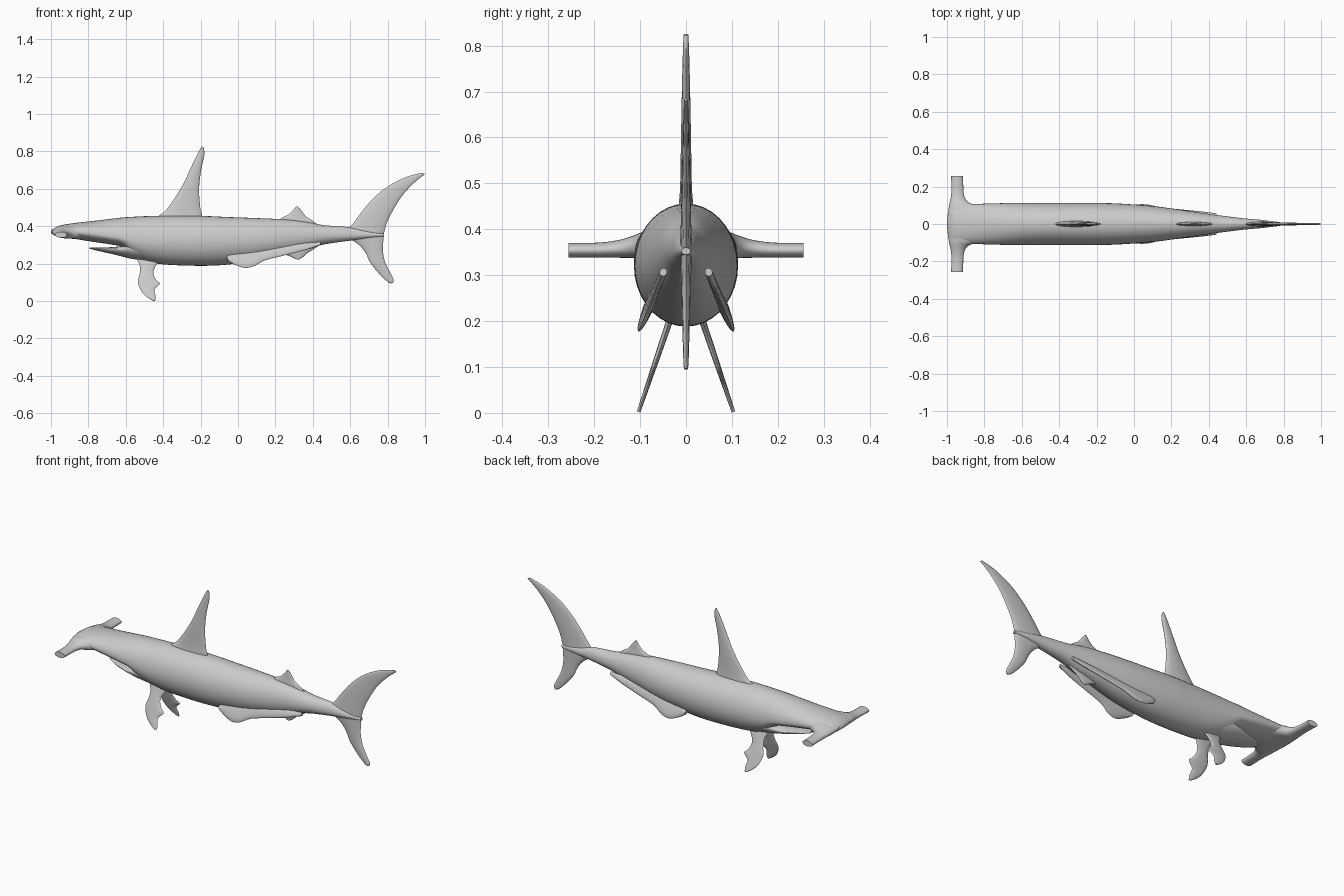
import bpy, bmesh, math
from mathutils import Vector

grey = bpy.data.materials.new("grey skin")
grey.diffuse_color = (0.6, 0.6, 0.6, 1)


def smooth_rows(rows, steps=6):
    """Resample rows of numbers with a Catmull-Rom curve."""
    out, n = [], len(rows)
    for i in range(n - 1):
        quad = zip(rows[max(i - 1, 0)], rows[i], rows[i + 1], rows[min(i + 2, n - 1)])
        quad = list(quad)
        for k in range(steps):
            t = k / steps
            out.append([b + 0.5 * t * (c - a + t * (2 * a - 5 * b + 4 * c - d
                        + t * (3 * (b - c) + d - a))) for a, b, c, d in quad])
    out.append(list(rows[-1]))
    return out


def loft(name, rings):
    """Skin a list of equal-sized rings and cap both ends."""
    bm = bmesh.new()
    vs = [[bm.verts.new(p) for p in r] for r in rings]
    n = len(vs[0])
    for a, b in zip(vs, vs[1:]):
        for i in range(n):
            j = (i + 1) % n
            bm.faces.new((a[i], a[j], b[j], b[i]))
    bm.faces.new(vs[0])
    bm.faces.new(vs[-1])
    bmesh.ops.recalc_face_normals(bm, faces=bm.faces)
    me = bpy.data.meshes.new(name)
    bm.to_mesh(me)
    bm.free()
    me.materials.append(grey)
    ob = bpy.data.objects.new(name, me)
    bpy.context.collection.objects.link(ob)
    bpy.ops.object.select_all(action='DESELECT')
    ob.select_set(True)
    bpy.context.view_layer.objects.active = ob
    bpy.ops.object.shade_smooth_by_angle(angle=math.radians(50))
    return ob


def angles(n):
    return [2 * math.pi * i / n for i in range(n)]


def trunk(name, rows):
    """Rows: x, top z, widest z, bottom z, half width."""
    rings = []
    for x, zt, zm, zb, w in smooth_rows(rows):
        rings.append([(x, w * math.cos(a),
                       zm + math.sin(a) * ((zt - zm) if math.sin(a) > 0 else (zm - zb)))
                      for a in angles(36)])
    return loft(name, rings)


def fin(name, rows, t0, t1, side=1, y0=0.0, slope=0.0):
    """Rows: leading x, z and trailing x, z; thickness tapers t0 to t1."""
    rows = smooth_rows(rows)
    normal = Vector((0, 1, slope * -1)).normalized()
    rings = []
    for k, (xa, za, xb, zb) in enumerate(rows):
        t = t0 + (t1 - t0) * k / (len(rows) - 1)
        ring = []
        for a in angles(14):
            u = 0.5 - 0.5 * math.cos(a)
            z = za + (zb - za) * u
            p = Vector((xa + (xb - xa) * u, y0 + slope * z, z)) + normal * t * math.sin(a)
            ring.append((p.x, p.y * side, p.z))
        rings.append(ring)
    return loft(name, rings)


# Body with open-mouth underside at the snout
trunk("body", [
    (-0.995, .377, .37, .363, .07), (-0.96, .401, .37, .348, .10),
    (-0.88, .416, .37, .333, .106), (-0.78, .427, .36, .317, .109),
    (-0.68, .439, .345, .302, .112), (-0.62, .446, .335, .288, .113),
    (-0.56, .450, .325, .236, .113), (-0.48, .454, .32, .208, .113),
    (-0.38, .456, .32, .194, .113), (-0.2, .455, .32, .188, .113),
    (-0.06, .449, .32, .194, .108), (0.1, .443, .325, .215, .096),
    (0.25, .436, .335, .248, .076), (0.36, .424, .345, .274, .060),
    (0.46, .405, .35, .302, .046), (0.58, .396, .352, .320, .031),
    (0.68, .378, .352, .332, .022), (0.78, .360, .352, .345, .010)])

# Lower jaw
trunk("lower_jaw", [
    (-0.795, .286, .283, .279, .022), (-0.74, .286, .279, .266, .052),
    (-0.66, .289, .276, .248, .078), (-0.58, .302, .285, .228, .094),
    (-0.48, .33, .30, .210, .100)])

# Hammer-shaped head bar: y, front x, back x, bottom z, top z
half = [(.256, -.978, -.914, .338, .370), (.19, -.976, -.912, .338, .371),
        (.145, -.979, -.906, .338, .377), (.115, -.985, -.882, .337, .386),
        (.085, -.991, -.82, .334, .396)]
bar = half + [(0, -1.0, -.74, .332, .408)] + [(-r[0],) + r[1:] for r in reversed(half)]
loft("head_bar", [[((xa + xb) / 2 + (xb - xa) / 2 * math.cos(a), y,
                    (za + zb) / 2 + (zb - za) / 2 * math.sin(a)) for a in angles(24)]
                  for y, xa, xb, za, zb in smooth_rows(bar)])

# Fins on the centre line
fin("dorsal_fin", [
    (-.44, .44, -.19, .44), (-.415, .462, -.194, .47), (-.375, .497, -.202, .50),
    (-.30, .612, -.208, .60), (-.25, .717, -.197, .70), (-.215, .79, -.18, .78),
    (-.193, .826, -.184, .822)], .017, .005)
fin("second_dorsal_fin", [
    (.2, .42, .43, .405), (.235, .445, .395, .432), (.27, .462, .362, .453),
    (.295, .486, .342, .48), (.311, .506, .32, .505)], .012, .004)
fin("anal_fin", [
    (.2, .27, .44, .30), (.235, .252, .41, .28), (.27, .242, .37, .255),
    (.295, .231, .346, .234), (.314, .222, .326, .222)], .011, .004)
fin("upper_tail_lobe", [
    (.57, .375, .775, .345), (.605, .402, .782, .37), (.66, .475, .797, .42),
    (.72, .545, .832, .49), (.80, .612, .88, .565), (.90, .663, .94, .63),
    (.985, .685, 1.0, .679)], .014, .004)
fin("lower_tail_lobe", [
    (.57, .35, .78, .36), (.64, .305, .776, .31), (.68, .26, .775, .265),
    (.71, .20, .786, .21), (.76, .14, .812, .155), (.80, .102, .832, .115),
    (.818, .094, .828, .097)], .013, .004)

# Paired fins
for side, label in ((1, "left"), (-1, "right")):
    fin(label + "_pectoral_fin", [
        (-.55, .24, -.39, .24), (-.525, .19, -.435, .195), (-.525, .15, -.453, .15),
        (-.535, .11, -.437, .112), (-.532, .085, -.418, .092), (-.515, .05, -.447, .06),
        (-.487, .021, -.44, .025), (-.456, .002, -.443, .002)],
        .008, .004, side, .104, -.34)
    fin(label + "_pelvic_fin", [
        (-.06, .235, -.055, .215), (-.03, .27, -.02, .195), (.03, .29, .035, .177),
        (.09, .295, .085, .186), (.15, .30, .145, .217), (.25, .305, .25, .244),
        (.36, .31, .36, .272), (.44, .315, .44, .298)],
        .012, .008, side, .178, -.42)
